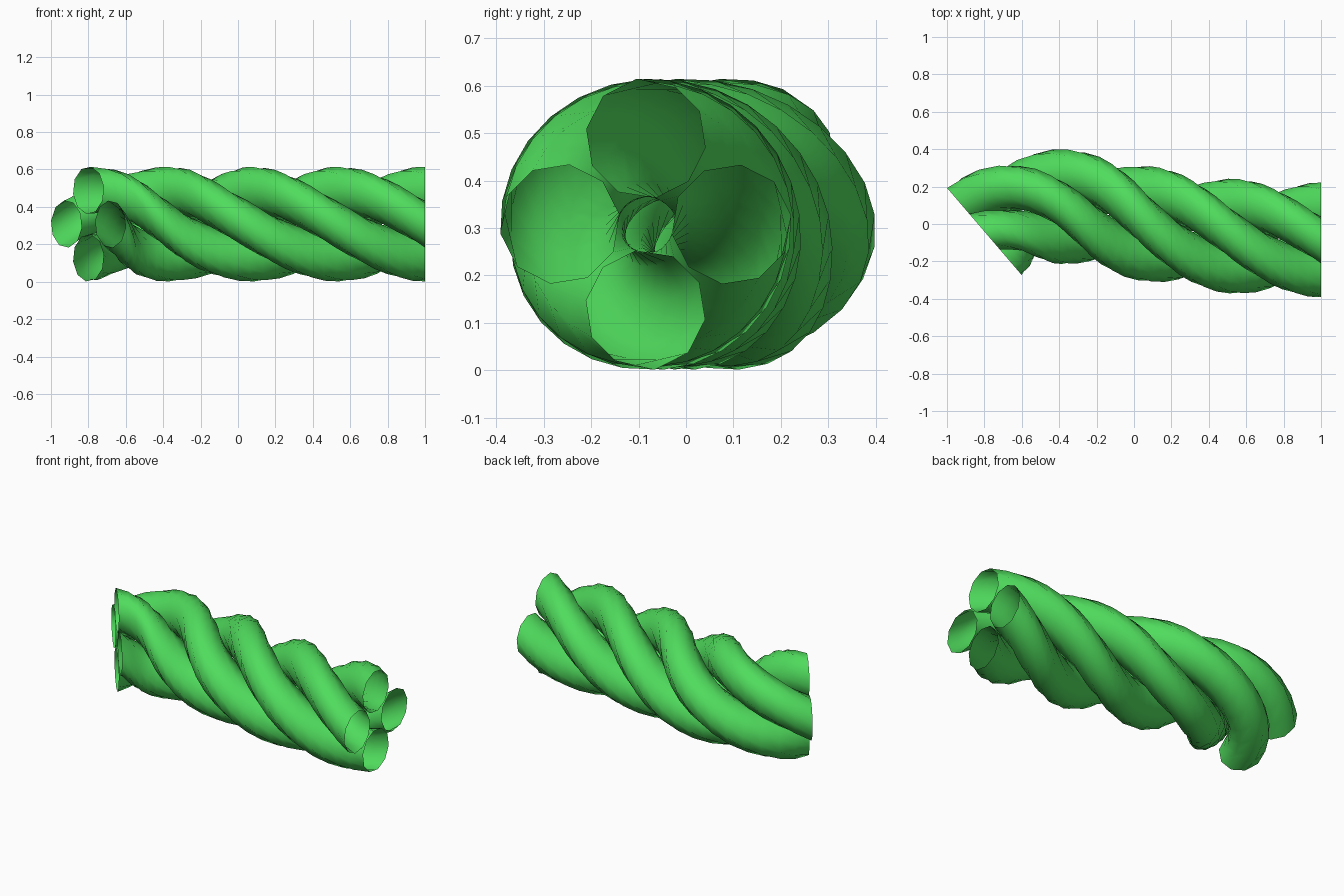
import bpy, bmesh, math
from mathutils import Vector
from mathutils.geometry import interpolate_bezier

if "Cube" in bpy.data.objects:
    bpy.data.objects.remove(bpy.data.objects["Cube"])

STRANDS, SIDES, RINGS = 4, 10, 28
LAY_RADIUS, STRAND_RADIUS = 0.181, 0.127
MID_Z = 0.308
UP = Vector((0, 0, 1))

green = bpy.data.materials.new("rope green")
green.diffuse_color = (0.08, 0.72, 0.11, 1)
green.use_nodes = True
green.node_tree.nodes["Principled BSDF"].inputs["Base Color"].default_value = green.diffuse_color

# Rope centre line: x, y, slope dy/dx
knots = [(-0.8, -0.04, 0.87), (-0.37, 0.092, -0.06), (0.08, 0.0, -0.19),
         (0.53, -0.065, -0.09), (1.0, -0.085, 0.0)]
path = []
for (x0, y0, m0), (x1, y1, m1) in zip(knots, knots[1:]):
    h = (x1 - x0) / 3
    path += interpolate_bezier(Vector((x0, y0, MID_Z)), Vector((x0 + h, y0 + h * m0, MID_Z)),
                               Vector((x1 - h, y1 - h * m1, MID_Z)), Vector((x1, y1, MID_Z)), 60)[:-1]
path.append(Vector((1.0, -0.085, MID_Z)))

lengths = [0.0]
for a, b in zip(path, path[1:]):
    lengths.append(lengths[-1] + (b - a).length)


def frame_at(t):
    """Centre and sideways direction at fraction t of the rope length."""
    target = t * lengths[-1]
    i = 0
    while i < len(path) - 2 and lengths[i + 1] < target:
        i += 1
    f = (target - lengths[i]) / (lengths[i + 1] - lengths[i])
    tangent = (path[i + 1] - path[i]).normalized()
    return path[i].lerp(path[i + 1], f), UP.cross(tangent)


def build_strand(index):
    """Open tube wound one full turn around the centre line."""
    bm = bmesh.new()
    rings = []
    for r in range(RINGS + 1):
        t = r / RINGS
        centre, side = frame_at(t)
        wind = math.tau * (t + index / STRANDS)
        hub = centre + LAY_RADIUS * (math.cos(wind) * side + math.sin(wind) * UP)
        ring = []
        for k in range(SIDES):
            a = wind + math.radians(9) + math.tau * k / SIDES
            ring.append(bm.verts.new(hub + STRAND_RADIUS * (math.cos(a) * side + math.sin(a) * UP)))
        rings.append(ring)
    for a, b in zip(rings, rings[1:]):
        for k in range(SIDES):
            n = (k + 1) % SIDES
            bm.faces.new((a[k], a[n], b[n], b[k])).smooth = True
    mesh = bpy.data.meshes.new(f"rope_strand_{index + 1}")
    bm.to_mesh(mesh)
    bm.free()
    mesh.materials.append(green)
    obj = bpy.data.objects.new(mesh.name, mesh)
    bpy.context.collection.objects.link(obj)


# Four strands twisted together
for s in range(STRANDS):
    build_strand(s)
